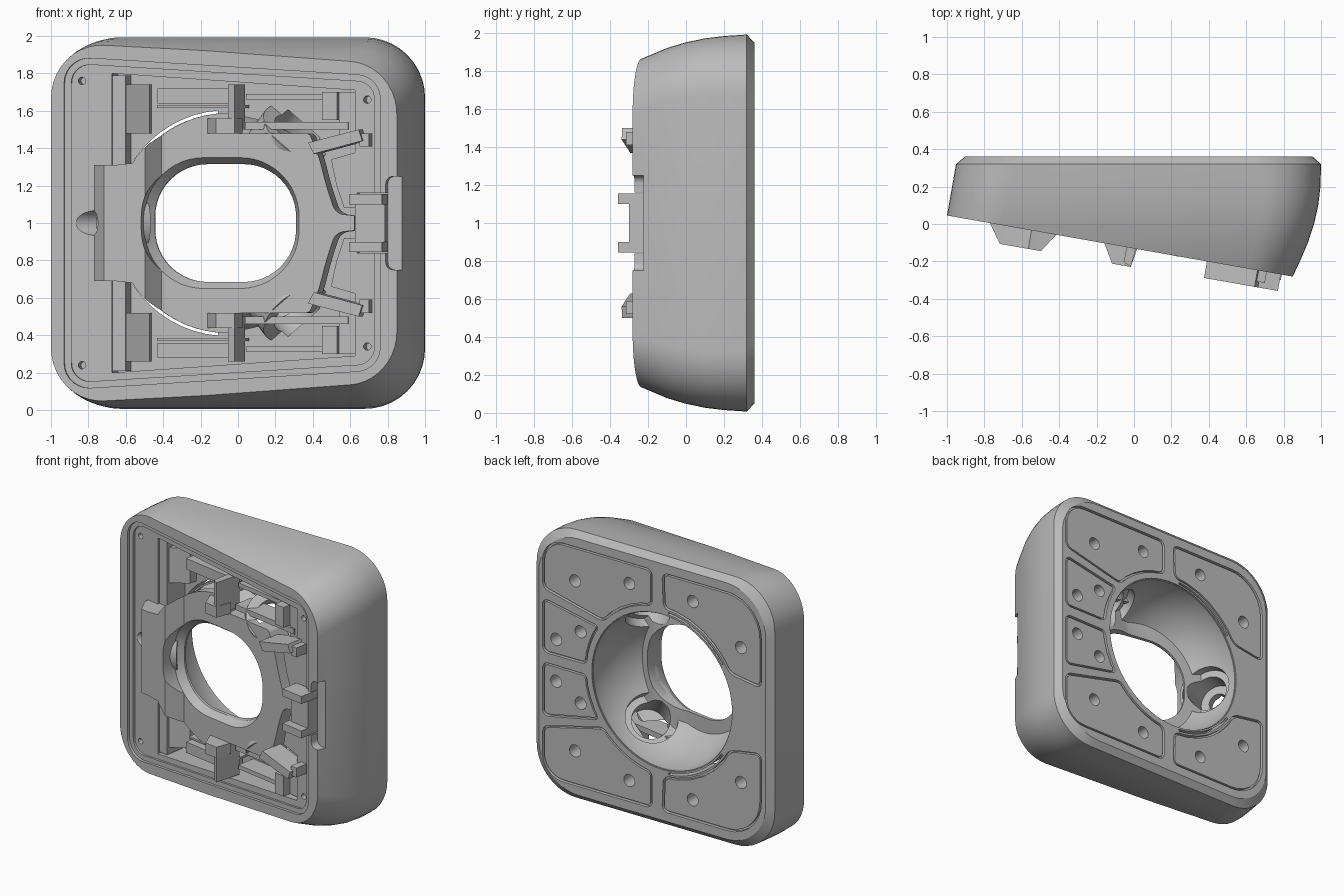
import bpy, bmesh, math
from mathutils import Vector, Matrix

cube = bpy.data.objects.get("Cube")
if cube:
    bpy.data.objects.remove(cube)

grey = bpy.data.materials.new("plain grey")
grey.use_nodes = True
tone = (0.5, 0.5, 0.5, 1)
grey.diffuse_color = tone
grey.node_tree.nodes["Principled BSDF"].inputs["Base Color"].default_value = tone

FRONT = Vector((-.174, -.985, 0))   # normal of the slanted front
MID = -.055                         # x of the bowl axis


def tilted(x, d, z):
    """Point at depth d behind the slanted front; z is relative to mid height."""
    return (x + .174 * d, -.131 - .176 * x + .985 * d, 1 + z)


def straight(x, y, z):
    return (x, y, 1 + z)


def loft(bm, rings):
    rows = [[bm.verts.new(p) for p in ring] for ring in rings]
    n = len(rows[0])
    for a, b in zip(rows, rows[1:]):
        for i in range(n):
            bm.faces.new((a[i], a[(i + 1) % n], b[(i + 1) % n], b[i]))
    bm.faces.new(rows[0])
    bm.faces.new(rows[-1])


def prism(bm, pts, d0, d1, place=tilted, side=1):
    loft(bm, [[place(p[0], d, side * p[1]) for p in pts] for d in (d0, d1)])


def slab(bm, profile, z0, z1, side=1):
    """Profile of (x, depth) points extruded upward."""
    loft(bm, [[tilted(x, d, side * z) for x, d in profile] for z in (z0, z1)])


def box(bm, x0, x1, z0, z1, d0, d1, side=1):
    prism(bm, [(x0, z0), (x1, z0), (x1, z1), (x0, z1)], d0, d1, tilted, side)


def rod(bm, origin, axis, r, s0, s1):
    m = Matrix.Translation(origin + axis * (s0 + s1) / 2) @ axis.to_track_quat('Z', 'Y').to_matrix().to_4x4()
    bmesh.ops.create_cone(bm, cap_ends=True, segments=40, radius1=r, radius2=r, depth=s1 - s0, matrix=m)


def circle(x, z, r, n=20):
    return [(x + r * math.cos(math.tau * i / n), z + r * math.sin(math.tau * i / n)) for i in range(n)]


def arc(a0, a1, r, soft=0, n=8):
    """Arc about the bowl axis whose two end corners are softened."""
    angles = [math.radians(a0 + (a1 - a0) * i / n) for i in range(n + 1)]
    return [(MID + r * math.cos(a), r * math.sin(a), soft if i in (0, n) else 0) for i, a in enumerate(angles)]


def whole(half):
    return half + [(x, -z, r) for x, z, r in reversed(half)]


def rounded(pts, n=7):
    """Counter-clockwise outline with each corner (x, z, radius) turned into an arc."""
    out = []
    for i, (x, z, r) in enumerate(pts):
        p, a, b = Vector((x, z)), Vector(pts[i - 1][:2]), Vector(pts[(i + 1) % len(pts)][:2])
        t = min(r, .45 * (a - p).length, .45 * (b - p).length)
        if t < .001:
            out.append(p)
            continue
        u, v = (a - p).normalized(), (b - p).normalized()
        w = math.sqrt((1 - u.dot(v)) / 2)
        for k in range(n + 1):
            s = k / n
            e, f, g = (1 - s) ** 2, 2 * s * (1 - s) * w, s * s
            out.append(((p + u * t) * e + p * f + (p + v * t) * g) / (e + f + g))
    area = sum(out[i - 1].x * q.y - out[i - 1].y * q.x for i, q in enumerate(out))
    return out if area > 0 else out[::-1]


def inset(pts, d):
    out = []
    for i, p in enumerate(pts):
        u, v = (p - pts[i - 1]).normalized(), (pts[(i + 1) % len(pts)] - p).normalized()
        m, n = Vector((-u.y, u.x)), Vector((-v.y, v.x))
        out.append(p + (m + n) * d / (1 + m.dot(n)))
    return out


def make(bm, name):
    bmesh.ops.recalc_face_normals(bm, faces=bm.faces[:])
    mesh = bpy.data.meshes.new(name)
    bm.to_mesh(mesh)
    bm.free()
    mesh.materials.append(grey)
    ob = bpy.data.objects.new(name, mesh)
    bpy.context.collection.objects.link(ob)
    return ob


def apply(ob, kind, **settings):
    mod = ob.modifiers.new("step", kind)
    for key, value in settings.items():
        setattr(mod, key, value)
    bpy.context.view_layer.objects.active = ob
    bpy.ops.object.modifier_apply(modifier=mod.name)


cutters = []


def cutter(name, fill):
    bm = bmesh.new()
    fill(bm)
    ob = make(bm, name)
    ob.hide_render = True
    cutters.append(ob)
    return ob


def cut(ob, *tools, operation='DIFFERENCE'):
    for tool in tools:
        apply(ob, 'BOOLEAN', object=tool, operation=operation, solver='EXACT')


def smooth(ob):
    bpy.ops.object.select_all(action='DESELECT')
    ob.select_set(True)
    bpy.context.view_layer.objects.active = ob
    bpy.ops.object.shade_smooth_by_angle(angle=math.radians(28))


# Housing: rounded sections from back to front, sliced by the slanted front
bm = bmesh.new()
rings = []
for y, h, right in [(.36, .95, .955), (.32, .993, 1), (.2, .985, .997), (.1, .973, .985), (0, .952, .963),
                    (-.1, .922, .93), (-.2, .88, .887), (-.3, .838, .84), (-.4, .79, .79)]:
    left = -.905 if y > .35 else -.95 - .175 * (.33 - y)
    r = .29 + .1 * y
    rings.append([straight(p.x, y, p.y) for p in rounded(whole([(left, h, r), (right, h, r)]), 10)])
loft(bm, rings)
bmesh.ops.bisect_plane(bm, geom=bm.verts[:] + bm.edges[:] + bm.faces[:], plane_co=tilted(0, 0, 0),
                       plane_no=FRONT, clear_outer=True)
bmesh.ops.edgeloop_fill(bm, edges=[e for e in bm.edges if e.is_boundary])
housing = make(bm, "housing")

# Back panel outlines (upper half) and their fixing holes
panels = [
    rounded([(.025, .885, .05), (.925, .885, .28), (.925, .51, .05)] + arc(39, 82.5, .62, .05, 5)),
    rounded([(.925, .44, .05), (.925, .035, .05)] + arc(3.5, 34, .62, .05, 4)),
    rounded([(-.055, .885, .05), (-.87, .885, .28), (-.87, .24, .05)] + arc(153, 91, .62, .05, 6)),
]
panel_holes = [(.215, .73), (.66, .63), (.615, .265), (.815, .155), (-.305, .735), (-.7, .5)]
rim = rounded(whole([(-.93, .89, .14), (.76, .785, .12)]))
eye = rounded(whole([(-.5, .35, .34), (.325, .35, .34)]), 12)

# Directions of the three ports out of the bowl
centre = Vector((MID, .35, 1))
axes = [Vector(v).normalized() for v in ((.31, -.3, .415), (.31, -.3, -.415), (-.75, -.34, 0))]


def details(bm):
    for s in (1, -1):
        for p in panels:
            prism(bm, p, .335, .5, straight, s)
        for x, z in [(-.84, .76), (.685, .66)]:
            prism(bm, circle(x, z, .02), -.1, .12, tilted, s)
    prism(bm, rounded(whole([(.79, .25, .04), (1.2, .25, .04)])), -.3, .06)


def fixings(bm):
    for s in (1, -1):
        for x, z in panel_holes:
            prism(bm, circle(x, z, .045), .25, .5, straight, s)


def slots(bm):
    for s in (1, -1):
        prism(bm, arc(95, 146, .588) + arc(146, 95, .604), -.3, .5, straight, s)


def eye_taper(bm):
    small = inset(eye, .035)
    loft(bm, [[tilted(p.x + shift, d, p.y) for p in pts]
              for pts, d, shift in ((eye, -.3, 0), (eye, .01, 0), (small, .06, .01), (small, .4, 0))])


fixing_cut = cutter("fixing_cutter", fixings)
slot_cut = cutter("slot_cutter", slots)
eye_cut = cutter("eye_cutter", eye_taper)
wide = cutter("port_cutter", lambda bm: [rod(bm, centre, a, .18, .4, .6) for a in axes])
narrow = cutter("port_bore", lambda bm: [rod(bm, centre, a, .13, .4, .74) for a in axes])
outlet = cutter("side_outlet", lambda bm: rod(bm, centre, axes[2], .068, .5, 1.1))
cut(housing,
    cutter("rim_cutter", lambda bm: prism(bm, rim, -.3, .02)),
    cutter("floor_cutter", lambda bm: prism(bm, inset(rim, .035), -.3, .035)),
    cutter("cavity_cutter", lambda bm: prism(bm, whole([(-.68, .8, 0), (.62, .71, 0)]), -.3, .22)),
    cutter("latch_cutter", lambda bm: box(bm, .55, .79, -.16, .16, -.3, .12)),
    cutter("bore_cutter", lambda bm: prism(bm, circle(MID, 0, .575, 72), -1, 1, straight)),
    cutter("detail_cutter", details), fixing_cut, slot_cut, wide, narrow, outlet)
smooth(housing)

# Raised back panels inside their grooves
bm = bmesh.new()
for s in (1, -1):
    for p in panels:
        prism(bm, inset(p, .015), .33, .357, straight, s)
back_panels = make(bm, "back_panels")
cut(back_panels, fixing_cut)
smooth(back_panels)

# Spherical bowl, flush with the back opening
bm = bmesh.new()
bmesh.ops.create_uvsphere(bm, u_segments=64, v_segments=40, radius=.588,
                          matrix=Matrix.Translation(centre) @ Matrix.Rotation(math.pi / 2, 4, 'X'))
for co, no in [(Vector((0, .352, 0)), Vector((0, 1, 0))), (Vector(tilted(0, .02, 0)), FRONT)]:
    bmesh.ops.bisect_plane(bm, geom=bm.verts[:] + bm.edges[:] + bm.faces[:], plane_co=co, plane_no=no,
                           clear_outer=True)
bowl = make(bm, "bowl")
apply(bowl, 'SOLIDIFY', thickness=.018, offset=-1)
cut(bowl, eye_cut, wide)
smooth(bowl)

# Stepped port sockets
bm = bmesh.new()
for a in axes:
    rod(bm, centre, a, .2, .542, .7)
sockets = make(bm, "port_sockets")
cut(sockets, wide, narrow)
smooth(sockets)

# Yoke plate: outline crossed with a stepped profile, then the eye opening
outline = whole([(-.77, .31, 0), (-.64, .31, 0)] + arc(147, 86, .588, 0, 14)
                + [(0, .48, 0), (.38, .48, .02), (.43, .36, .06), (.47, .2, .08), (.52, .05, .05), (.62, .04, 0)])
bm = bmesh.new()
prism(bm, rounded(outline, 5), -.3, .4)
yoke = make(bm, "yoke_plate")
steps = [(-.77, .0), (-.7, -.1), (-.48, -.1), (-.41, .01), (.7, .01), (.7, .17), (.25, .17), (0, .09), (-.77, .065)]
cut(yoke, cutter("step_cutter", lambda bm: slab(bm, steps, -.9, .9)), operation='INTERSECT')
cut(yoke, eye_cut, narrow, outlet)
smooth(yoke)

# Clips standing proud of the front
bm = bmesh.new()
for s in (1, -1):
    slab(bm, [(-.17, .02), (-.1, -.1), (.0, -.1), (.02, .02)], .48, .56, s)
    slab(bm, [(-.04, .1), (-.04, -.08), (.0, -.1), (.02, .1)], .5, .74, s)
    prism(bm, [(.42, .37), (.39, .43), (.66, .5), (.68, .44)], -.09, .08, tilted, s)
    box(bm, .66, .71, .41, .48, -.06, .05, s)
    box(bm, .61, .785, .1, .155, -.09, .12, s)
box(bm, .63, .79, -.1, .1, -.03, .12)
make(bm, "clips")

# Ribs, posts and ledges in the cavity
bm = bmesh.new()
ribs = [(-.69, -.61, .3, .79, .05, .23), (-.44, -.05, .64, .72, .06, .2), (-.45, .02, .615, .63, .1, .23),
        (.03, .58, .5, .54, .05, .2), (.03, .5, .66, .69, .08, .23), (.45, .53, .55, .7, .0, .23),
        (.53, .63, .45, .7, .06, .23)]
for s in (1, -1):
    for r in ribs:
        box(bm, *r, s)
    slab(bm, [(-.62, .06), (-.5, .16), (-.5, .23), (-.62, .23)], .48, .74, s)
    prism(bm, [(.63, .08), (.63, .38), (.49, .34), (.52, .2), (.56, .08)], .04, .2, tilted, s)
make(bm, "cavity_ribs")

for ob in cutters:
    bpy.data.objects.remove(ob)
